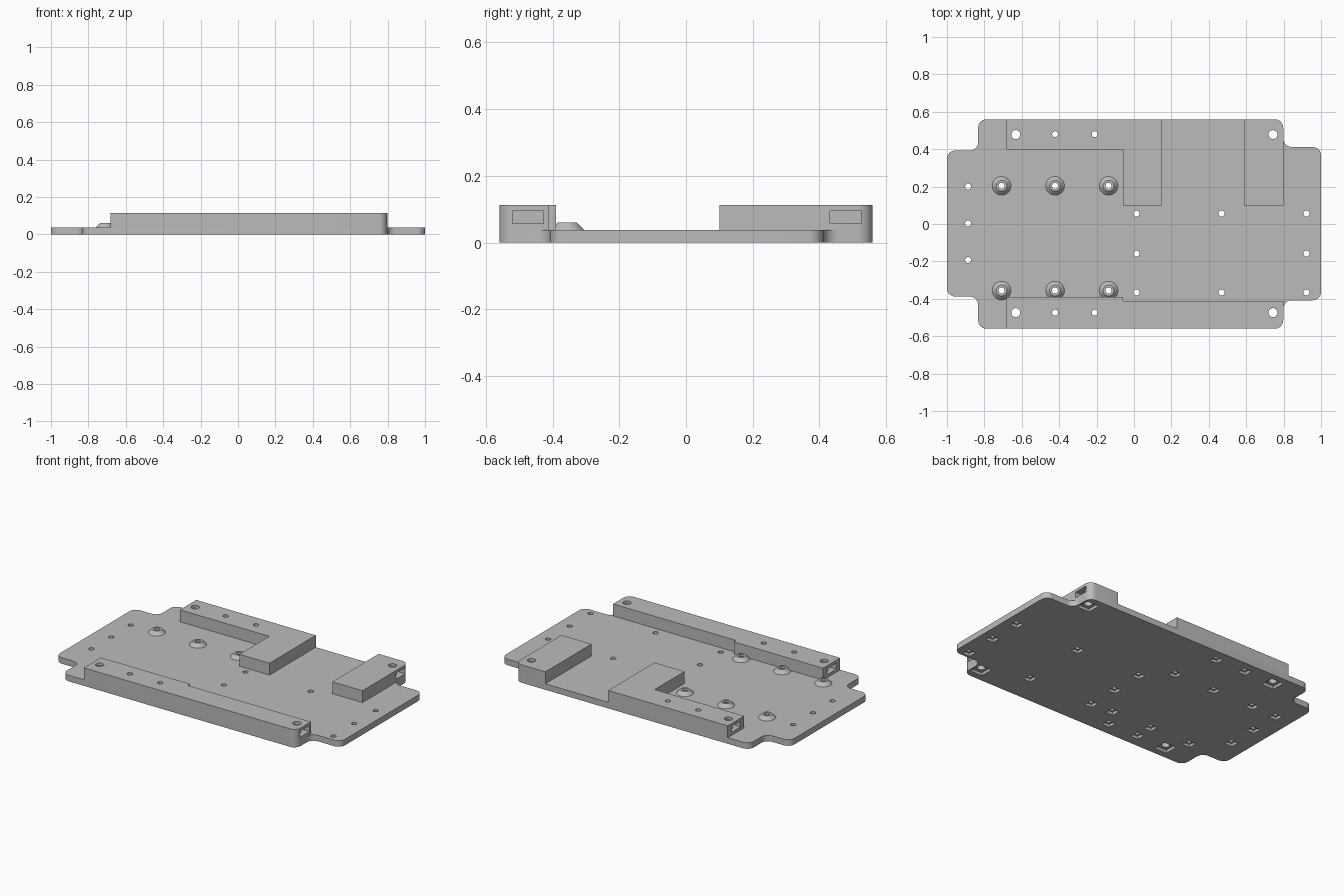
import bpy, bmesh, math
from mathutils import Vector, Matrix

cube = bpy.data.objects.get("Cube")
if cube:
    bpy.data.objects.remove(cube, do_unlink=True)

PLATE_TOP, RAIL_TOP, BOSS_TOP = 0.038, 0.113, 0.06

grey = bpy.data.materials.new("plain grey")
grey.use_nodes = True
grey.diffuse_color = (0.5, 0.5, 0.5, 1)
grey.node_tree.nodes["Principled BSDF"].inputs["Base Color"].default_value = (0.5, 0.5, 0.5, 1)


def finish(name, bm):
    """Turn a bmesh into a linked object."""
    bmesh.ops.recalc_face_normals(bm, faces=bm.faces)
    mesh = bpy.data.meshes.new(name)
    bm.to_mesh(mesh)
    bm.free()
    mesh.materials.append(grey)
    obj = bpy.data.objects.new(name, mesh)
    bpy.context.collection.objects.link(obj)
    return obj


def fillet(corners, steps=8):
    """Round each (x, y, radius) corner of an outline."""
    out = []
    for i, (x, y, r) in enumerate(corners):
        p = Vector((x, y))
        if r == 0:
            out.append(p)
            continue
        a = (Vector(corners[i - 1][:2]) - p).normalized()
        b = (Vector(corners[(i + 1) % len(corners)][:2]) - p).normalized()
        for k in range(steps + 1):
            t = k / steps * math.pi / 2
            out.append(p + a * r * (1 - math.sin(t)) + b * r * (1 - math.cos(t)))
    return out


def slab(name, corners, z0, z1):
    bm = bmesh.new()
    face = bm.faces.new([bm.verts.new((p.x, p.y, z0)) for p in fillet(corners)])
    top = bmesh.ops.extrude_face_region(bm, geom=[face])["geom"]
    verts = [v for v in top if isinstance(v, bmesh.types.BMVert)]
    bmesh.ops.translate(bm, verts=verts, vec=(0, 0, z1 - z0))
    return finish(name, bm)


def cones(name, items, z0, z1):
    """Upright cones or cylinders from (x, y, bottom radius, top radius)."""
    bm = bmesh.new()
    for x, y, r0, r1 in items:
        bmesh.ops.create_cone(bm, cap_ends=True, segments=32, radius1=r0, radius2=r1,
                              depth=z1 - z0, matrix=Matrix.Translation((x, y, (z0 + z1) / 2)))
    return finish(name, bm)


def boxes(name, items):
    """Boxes from (centre, size)."""
    bm = bmesh.new()
    for centre, size in items:
        bmesh.ops.create_cube(bm, size=1, matrix=Matrix.Translation(centre) @ Matrix.Diagonal((*size, 1)))
    return finish(name, bm)


def cut(obj, cutter):
    mod = obj.modifiers.new("cut", "BOOLEAN")
    mod.operation, mod.solver, mod.object = "DIFFERENCE", "EXACT", cutter
    bpy.context.view_layer.objects.active = obj
    bpy.ops.object.modifier_apply(modifier=mod.name)


# Base plate with narrower ends
R = 0.045
plate = slab("base_plate", [
    (-1, -0.388, R), (-0.833, -0.388, R), (-0.833, -0.56, R), (0.798, -0.56, R),
    (0.798, -0.408, R), (1, -0.408, R), (1, 0.412, R), (0.798, 0.412, R),
    (0.798, 0.56, R), (-0.833, 0.56, R), (-0.833, 0.393, R), (-1, 0.393, R)], 0, PLATE_TOP)

# Raised rails and block
front_rail = slab("front_rail", [
    (-0.683, -0.56, 0), (0.798, -0.56, R), (0.798, -0.413, 0), (-0.06, -0.413, 0),
    (-0.06, -0.39, 0), (-0.683, -0.39, 0)], PLATE_TOP, RAIL_TOP)
back_rail = slab("back_rail", [
    (-0.683, 0.397, 0), (-0.06, 0.397, 0), (-0.06, 0.1, 0), (0.15, 0.1, 0),
    (0.15, 0.56, 0), (-0.683, 0.56, 0)], PLATE_TOP, RAIL_TOP)
back_block = slab("back_block", [
    (0.588, 0.1, 0), (0.798, 0.1, 0), (0.798, 0.56, R), (0.588, 0.56, 0)], PLATE_TOP, RAIL_TOP)

# Conical bosses
boss_spots = [(x, y) for x in (-0.708, -0.422, -0.136) for y in (0.204, -0.356)]
bosses = cones("bosses", [(x, y, 0.05, 0.029) for x, y in boss_spots], PLATE_TOP, BOSS_TOP)

# Screw hole positions
small = boss_spots + [(-0.887, y) for y in (0.2, 0.003, -0.193)]
small += [(x, y) for x in (-0.422, -0.21) for y in (0.48, -0.474)]
small += [(x, y) for x in (0.013, 0.468, 0.922) for y in (0.056, -0.158, -0.366)
          if (x, y) != (0.468, -0.158)]
large = [(x, y) for x in (-0.632, 0.743) for y in (0.478, -0.474)]

# Cutters: screw holes, square nut recesses below, slots in the rail ends
holes = cones("hole_cutter", [(x, y, 0.016, 0.016) for x, y in small] +
              [(x, y, 0.024, 0.024) for x, y in large], -0.1, 0.2)
recesses = boxes("recess_cutter", [((x, y, 0), (0.052, 0.052, 0.036)) for x, y in small] +
                 [((x, y, 0), (0.085, 0.085, 0.036)) for x, y in large])
slots = boxes("slot_cutter", [((x + math.copysign(0.03, x), y, 0.076), (0.15, 0.093, 0.037))
                              for x, y in large])

cut(plate, recesses)
for part in (plate, front_rail, back_rail, back_block, bosses):
    cut(part, holes)
for part in (front_rail, back_rail, back_block):
    cut(part, slots)
for cutter in (holes, recesses, slots):
    bpy.data.objects.remove(cutter, do_unlink=True)

# Smooth the rounded corners and holes, keep edges sharp
bpy.ops.object.select_all(action="DESELECT")
for part in (plate, front_rail, back_rail, back_block, bosses):
    part.select_set(True)
bpy.context.view_layer.objects.active = plate
bpy.ops.object.shade_smooth_by_angle(angle=math.radians(30))
